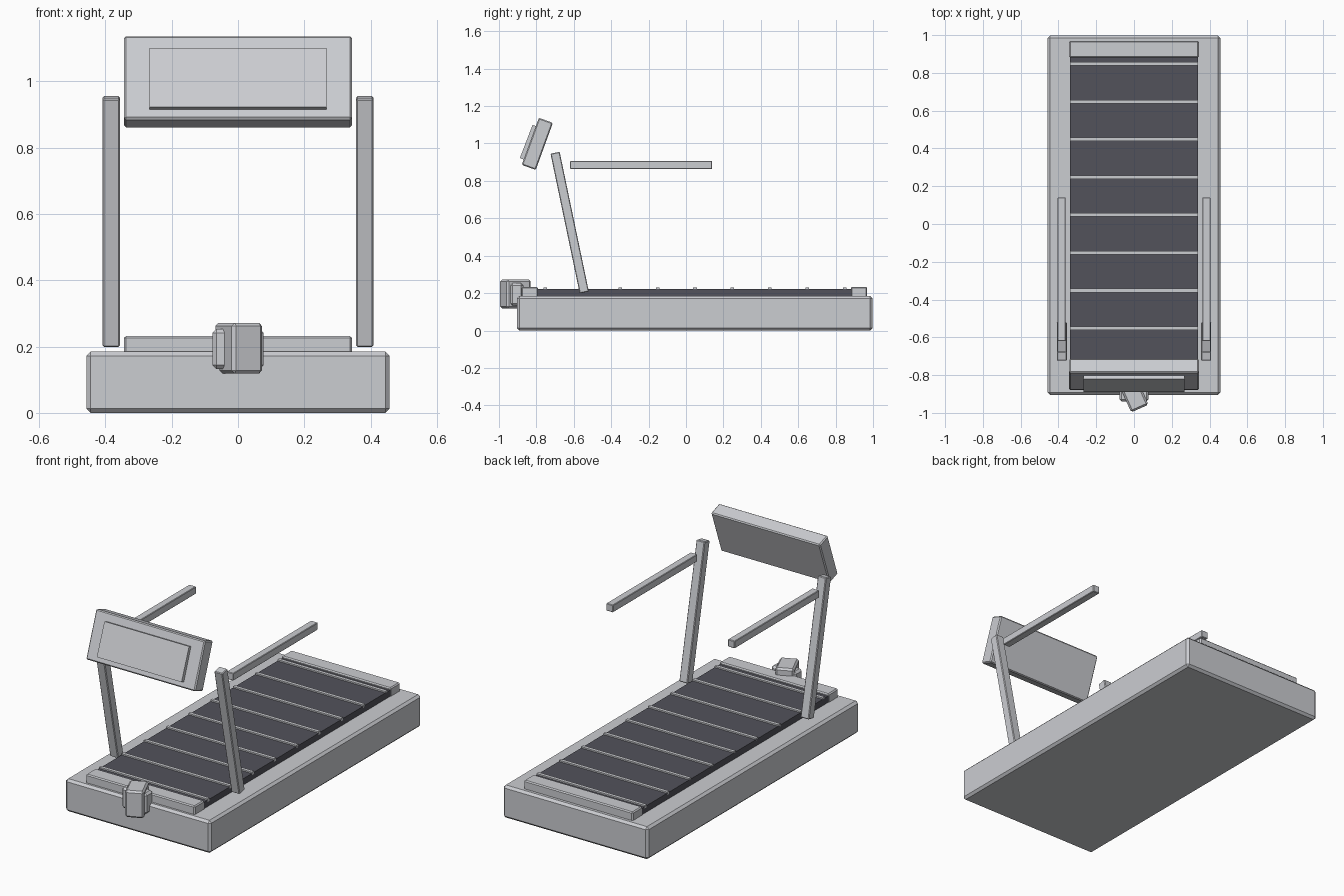
import bpy
from math import radians

if "Cube" in bpy.data.objects:
    bpy.data.objects.remove(bpy.data.objects["Cube"], do_unlink=True)


def material(name, color):
    mat = bpy.data.materials.new(name)
    mat.use_nodes = True
    mat.diffuse_color = color
    mat.node_tree.nodes["Principled BSDF"].inputs["Base Color"].default_value = color
    return mat


GREY = material("light grey", (0.60, 0.61, 0.64, 1))
DARK = material("dark belt grey", (0.085, 0.085, 0.105, 1))


def box(name, center, size, mat=GREY, tilt=0, turn=0, bevel=0.0):
    """Box with optional tilt about x, turn about z and chamfered edges."""
    bpy.ops.mesh.primitive_cube_add(size=1, location=center,
                                    rotation=(radians(tilt), 0, radians(turn)))
    ob = bpy.context.object
    ob.name = name
    ob.scale = size
    bpy.ops.object.transform_apply(location=False, rotation=False, scale=True)
    ob.data.materials.append(mat)
    if bevel:
        mod = ob.modifiers.new("chamfer", "BEVEL")
        mod.width = bevel
        mod.segments = 1
    return ob


# Deck and running belt
box("deck", (0, 0.047, 0.0925), (0.914, 1.902, 0.185), bevel=0.013)
box("belt", (0, 0.045, 0.2), (0.68, 1.69, 0.042), DARK)
for i in range(9):
    box(f"belt_slat_{i + 1}", (0, -0.752 + 0.2 * i, 0.22), (0.68, 0.019, 0.018))

# Roller covers at both ends
for name, y in (("front_cover", -0.835), ("rear_cover", 0.925)):
    box(name, (0, y, 0.205), (0.686, 0.088, 0.055), bevel=0.006)

# Uprights and handrails
for side, s in (("left", 1), ("right", -1)):
    box(f"{side}_upright", (s * 0.382, -0.622, 0.577), (0.052, 0.05, 0.763),
        tilt=11.8, bevel=0.004)
    box(f"{side}_handrail", (s * 0.383, -0.24, 0.885), (0.043, 0.76, 0.042),
        bevel=0.003)

# Tilted console with a raised display panel
box("console", (0, -0.795, 0.998), (0.686, 0.08, 0.268), tilt=-20, bevel=0.006)
box("display_panel", (0, -0.844, 1.007), (0.533, 0.022, 0.19), tilt=-21)

# Motor housing turned slightly to one side, with a collar behind it
box("motor_housing", (0.002, -0.912, 0.195), (0.1, 0.142, 0.153),
    turn=24, bevel=0.01)
box("motor_collar", (0, -0.905, 0.193), (0.155, 0.07, 0.12), bevel=0.012)
